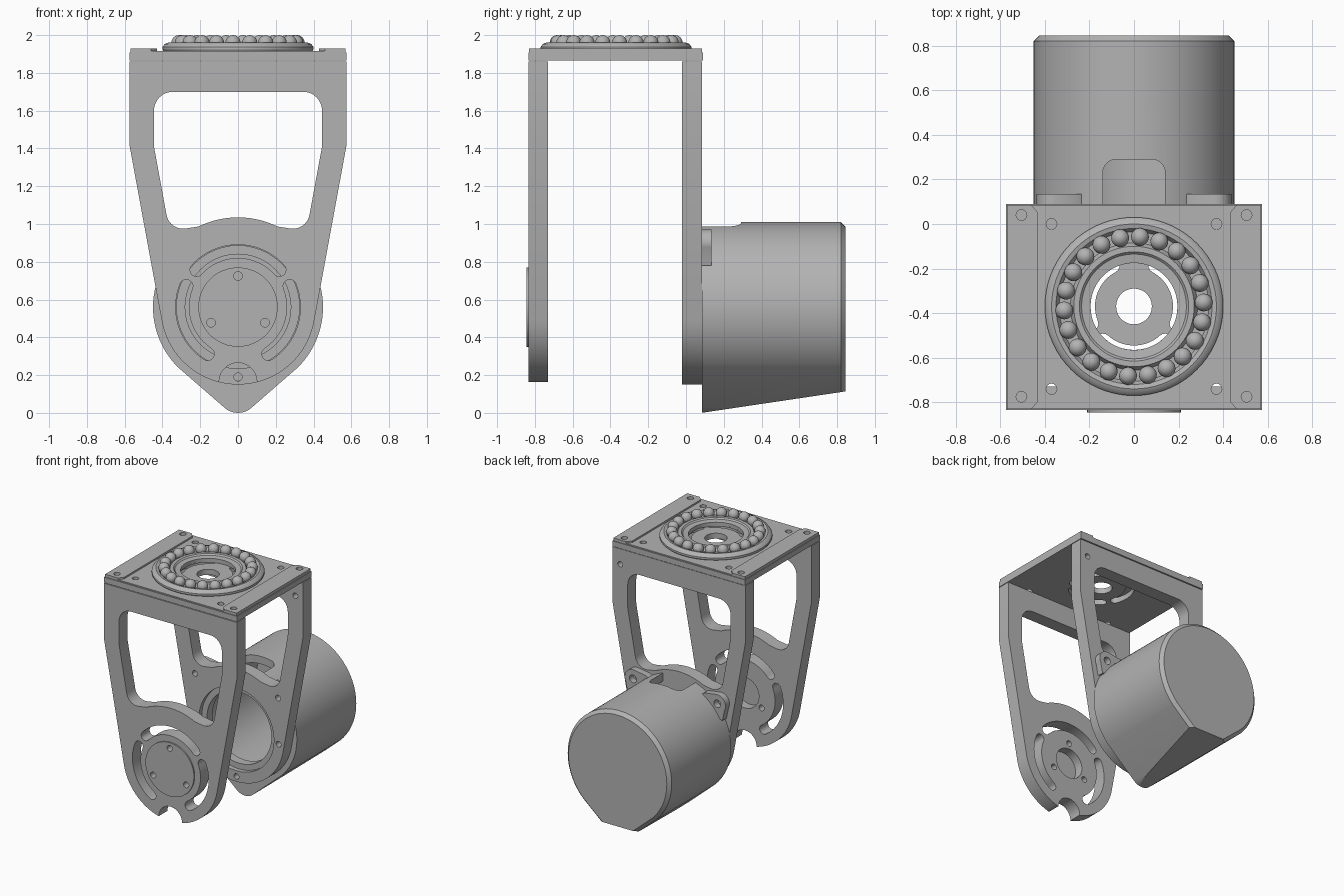
import bpy, bmesh
from math import sin, cos, pi, radians
from mathutils import Matrix, Vector

if "Cube" in bpy.data.objects:
    bpy.data.objects.remove(bpy.data.objects["Cube"])

grey = bpy.data.materials.new("plain_grey")
grey.use_nodes = True
colour = (0.45, 0.45, 0.45, 1)
grey.diffuse_color = colour
grey.node_tree.nodes["Principled BSDF"].inputs["Base Color"].default_value = colour

AXIS = 0.56          # height of the drive axis
RING_Y = -0.37       # centre of the top bearing


def add(name, mesh):
    obj = bpy.data.objects.new(name, mesh)
    bpy.context.collection.objects.link(obj)
    mesh.materials.clear()
    mesh.materials.append(grey)
    bpy.ops.object.select_all(action='DESELECT')
    obj.select_set(True)
    bpy.context.view_layer.objects.active = obj
    bpy.ops.object.shade_smooth_by_angle(angle=radians(32))
    return obj


def arc(cx, cy, r, a, b, n=16):
    steps = [radians(a + (b - a) * i / n) for i in range(n + 1)]
    return [(cx + r * cos(t), cy + r * sin(t)) for t in steps]


def circle(cx, cy, r, n=48):
    return arc(cx, cy, r, 0, 360, n)[:-1]


def slot(cx, cy, r0, r1, a, b):
    """Curved slot with rounded ends."""
    m, w = (r0 + r1) / 2, (r1 - r0) / 2
    ends = [(cx + m * cos(radians(t)), cy + m * sin(radians(t))) for t in (a, b)]
    return (arc(cx, cy, r1, a, b, 24) + arc(*ends[1], w, b, b + 180, 8)[1:-1]
            + arc(cx, cy, r0, b, a, 24) + arc(*ends[0], w, a + 180, a + 360, 8)[1:-1])


def mirror(half):
    return half + [(-x, y) for x, y in reversed(half)]


def sheet(name, loops, lo, hi, upright=True):
    """Flat plate from an outline and its holes, spanning lo..hi in y (upright) or z."""
    cu = bpy.data.curves.new(name, 'CURVE')
    cu.dimensions, cu.fill_mode, cu.extrude = '2D', 'BOTH', (hi - lo) / 2
    for pts in loops:
        sp = cu.splines.new('POLY')
        sp.points.add(len(pts) - 1)
        for p, (x, y) in zip(sp.points, pts):
            p.co = (x, y, 0, 1)
        sp.use_cyclic_u = True
    tmp = bpy.data.objects.new(name, cu)
    bpy.context.collection.objects.link(tmp)
    mesh = bpy.data.meshes.new_from_object(tmp.evaluated_get(bpy.context.evaluated_depsgraph_get()))
    bpy.data.objects.remove(tmp)
    mid = (lo + hi) / 2
    if upright:
        mesh.transform(Matrix.Translation((0, mid, 0)) @ Matrix.Rotation(pi / 2, 4, 'X'))
    else:
        mesh.transform(Matrix.Translation((0, 0, mid)))
    bm = bmesh.new()
    bm.from_mesh(mesh)
    bmesh.ops.remove_doubles(bm, verts=bm.verts, dist=1e-5)
    bmesh.ops.recalc_face_normals(bm, faces=bm.faces)
    bm.to_mesh(mesh)
    bm.free()
    return add(name, mesh)


def loft(name, rings):
    """Closed solid through rings of matching points."""
    bm = bmesh.new()
    rows = [[bm.verts.new(p) for p in ring] for ring in rings]
    for r0, r1 in zip(rows, rows[1:]):
        for i in range(len(r0)):
            bm.faces.new((r0[i - 1], r0[i], r1[i], r1[i - 1]))
    bm.faces.new(rows[0])
    bm.faces.new(rows[-1])
    bmesh.ops.recalc_face_normals(bm, faces=bm.faces)
    mesh = bpy.data.meshes.new(name)
    bm.to_mesh(mesh)
    bm.free()
    return add(name, mesh)


def lathe(name, profile, n=72):
    """Closed profile of (radius, z) turned about the bearing axis."""
    bm = bmesh.new()
    rows = [[bm.verts.new((r * cos(2 * pi * i / n), RING_Y + r * sin(2 * pi * i / n), z))
             for r, z in profile] for i in range(n)]
    for i in range(n):
        for j in range(len(profile)):
            bm.faces.new((rows[i - 1][j - 1], rows[i - 1][j], rows[i][j], rows[i][j - 1]))
    bmesh.ops.recalc_face_normals(bm, faces=bm.faces)
    mesh = bpy.data.meshes.new(name)
    bm.to_mesh(mesh)
    bm.free()
    return add(name, mesh)


def cut(obj, cutter):
    mod = obj.modifiers.new("cut", 'BOOLEAN')
    mod.operation, mod.solver, mod.object = 'DIFFERENCE', 'EXACT', cutter
    bpy.context.view_layer.objects.active = obj
    bpy.ops.object.modifier_apply(modifier=mod.name)
    bpy.data.objects.remove(cutter)


# Arm outlines and the large window
shoulder = [(0.575, 1.86), (0.575, 1.42)]
back_outline = mirror(shoulder + arc(0, AXIS, 0.41, -10, -89, 24))
front_outline = mirror(shoulder + arc(0, AXIS, 0.41, -10, -75, 20) + arc(0, 0.165, 0.1, 0, 89, 10))
window = mirror(arc(0.345, 1.6, 0.1, 90, 0, 8) + arc(0.345, 1.42, 0.1, 0, -10, 2)
                + arc(0.29, 1.065, 0.09, -10, -100, 10) + arc(0, AXIS, 0.475, 64, 89, 10))

# Front arm with curved slots and pivot disc
screws = [circle(0.165 * cos(radians(a)), AXIS + 0.165 * sin(radians(a)), 0.023, 16)
          for a in (90, 210, 330)]
slots = [slot(0, AXIS, 0.26, 0.33, a, b) for a, b in ((42, 138), (-57, 22), (158, 237))]
sheet("front_arm", [front_outline, window, circle(0, AXIS, 0.12)] + slots + screws, -0.835, -0.73)
sheet("pivot_disc", [circle(0, AXIS, 0.21)] + screws, -0.845, -0.8)

# Back arm with stepped bore and mounting holes
mounts = [circle(x, z, 0.022, 16) for x, z in
          ((0, 0.19), (0.36, 0.9), (-0.36, 0.9), (0.365, 0.54), (-0.365, 0.54), (0.51, 1.74))]
sheet("back_arm_face", [back_outline, window, circle(0, AXIS, 0.325)] + mounts, -0.02, 0.015)
sheet("back_arm", [back_outline, window, circle(0, AXIS, 0.28)] + mounts, 0.015, 0.085)


# Top plate
def rect(x0, x1, y0, y1):
    return [(x0, y0), (x1, y0), (x1, y1), (x0, y1)]


corners = [circle(sx * x, y, 0.024, 16) for sx in (1, -1)
           for x, y in ((0.505, 0.04), (0.505, -0.775), (0.37, 0.0), (0.37, -0.74))]
ring_slots = [slot(0, RING_Y, 0.175, 0.24, a - 42, a + 42) for a in (20, 160, 270)]
sheet("top_plate", [rect(-0.575, 0.575, -0.835, 0.09), circle(0, RING_Y, 0.08)] + ring_slots + corners,
      1.865, 1.908, False)
sheet("top_cover", [rect(-0.57, 0.57, -0.83, 0.085), circle(0, RING_Y, 0.195)] + corners,
      1.908, 1.917, False)
for side, sx in (("left", 1), ("right", -1)):
    strip = [(0.57, -0.83), (0.57, 0.085), (0.46, 0.085), (0.43, 0.05), (0.43, -0.795), (0.46, -0.83)]
    holes = [circle(sx * 0.505, y, 0.024, 16) for y in (0.04, -0.775)]
    sheet(side + "_strip", [[(sx * x, y) for x, y in strip]] + holes, 1.917, 1.93, False)

# Ball bearing
lathe("bearing_race", [(0.195, 1.91), (0.195, 1.94), (0.235, 1.945), (0.245, 1.955), (0.27, 1.955),
                       (0.285, 1.93), (0.335, 1.93), (0.35, 1.955), (0.37, 1.96), (0.388, 1.953),
                       (0.4, 1.937), (0.4, 1.925), (0.39, 1.91)])
bm = bmesh.new()
for i in range(22):
    t = 2 * pi * (i + 0.2) / 22
    spot = Matrix.Translation((0.313 * cos(t), RING_Y + 0.313 * sin(t), 1.96))
    bmesh.ops.create_uvsphere(bm, u_segments=20, v_segments=12, radius=0.04, matrix=spot)
balls = bpy.data.meshes.new("bearing_balls")
bm.to_mesh(balls)
bm.free()
add("bearing_balls", balls)

# Motor housing: teardrop section, chamfered closed end, hollow inside
drop = arc(0, 0, 0.45, -45, 225, 72) + arc(0, -0.4515, 0.1085, 225, 315, 8)


def ring(pts, y, s=1.0):
    return [(x * s, y, AXIS + z * s) for x, z in pts]


housing = loft("motor_housing", [ring(drop, 0.085), ring(drop, 0.82), ring(drop, 0.845, 0.945)])
cut(housing, loft("bore_cutter", [ring(circle(0, 0, 0.39, 64), y) for y in (0.0, 0.78)]))
notch = mirror([(0.14, 0.0), (0.14, 0.23)] + arc(0.08, 0.23, 0.06, 0, 90, 6))
cut(housing, loft("notch_cutter", [[(x, y, z) for x, y in notch] for z in (0.8, 1.2)]))
slope = [(0.0, -0.012), (0.9, 0.122), (0.9, -0.5), (0.0, -0.5)]
cut(housing, loft("slope_cutter", [[(x, y, z) for y, z in slope] for x in (-0.6, 0.6)]))
add(housing.name, housing.data).name = "motor_shell"
bpy.data.objects.remove(housing)

# Mounting ears on the housing
for side, sx in (("left", 1), ("right", -1)):
    tab = arc(0.365, 0.9, 0.072, -30, 100, 12) + [(0.25, 0.955), (0.22, 0.93), (0.34, 0.8), (0.41, 0.78)]
    sheet(side + "_ear", [[(sx * x, z) for x, z in tab], circle(sx * 0.365, 0.9, 0.03, 20)], 0.085, 0.135)
